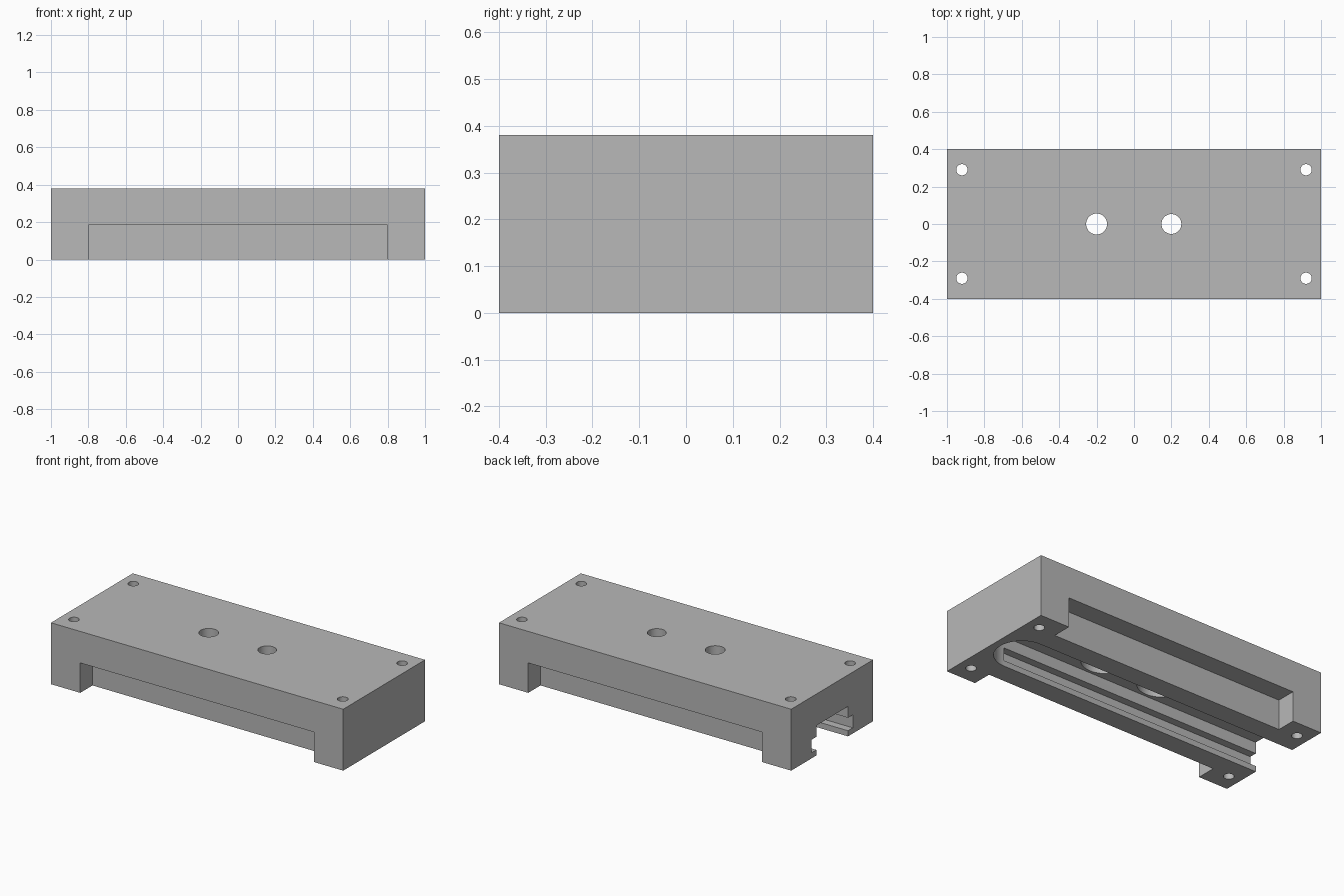
import bpy, bmesh
from math import pi, cos, sin, radians

cube = bpy.data.objects.get("Cube")
if cube:
    bpy.data.objects.remove(cube, do_unlink=True)

LENGTH, WIDTH, HEIGHT = 2.0, 0.8, 0.38
SLOT_TOP = 0.185

grey = bpy.data.materials.new("plain_grey")
grey.use_nodes = True
colour = (0.48, 0.48, 0.48, 1)
grey.diffuse_color = colour
grey.node_tree.nodes["Principled BSDF"].inputs["Base Color"].default_value = colour


def prism(name, outline, z0, z1):
    """Extrude a flat outline from z0 up to z1."""
    bm = bmesh.new()
    face = bm.faces.new([bm.verts.new((x, y, z0)) for x, y in outline])
    top = bmesh.ops.extrude_face_region(bm, geom=[face])["geom"]
    verts = [v for v in top if isinstance(v, bmesh.types.BMVert)]
    bmesh.ops.translate(bm, vec=(0, 0, z1 - z0), verts=verts)
    bmesh.ops.recalc_face_normals(bm, faces=bm.faces)
    mesh = bpy.data.meshes.new(name)
    bm.to_mesh(mesh)
    bm.free()
    mesh.materials.append(grey)
    obj = bpy.data.objects.new(name, mesh)
    bpy.context.collection.objects.link(obj)
    return obj


def rect(x0, x1, y0, y1):
    return [(x0, y0), (x1, y0), (x1, y1), (x0, y1)]


def arc(x, y, r, start, end, steps):
    angles = [start + (end - start) * i / steps for i in range(steps + 1)]
    return [(x + r * cos(a), y + r * sin(a)) for a in angles]


def circle(x, y, r):
    return arc(x, y, r, 0, 2 * pi, 48)[:-1]


def cut(name, outline, z0, z1):
    """Subtract an extruded outline from the block."""
    cutter = prism(name, outline, z0, z1)
    cutter.hide_render = True
    mod = block.modifiers.new(name, "BOOLEAN")
    mod.operation = "DIFFERENCE"
    mod.solver = "EXACT"
    mod.object = cutter
    bpy.context.view_layer.objects.active = block
    bpy.ops.object.modifier_apply(modifier=name)
    bpy.data.objects.remove(cutter, do_unlink=True)


# Main body
block = prism("slotted_block", rect(-LENGTH / 2, LENGTH / 2, -WIDTH / 2, WIDTH / 2), 0, HEIGHT)

# Long recesses along the bottom of both sides
for side in (-1, 1):
    y0, y1 = sorted((side * 0.28, side * 0.5))
    cut("side_recess", rect(-0.8, 0.8, y0, y1), -0.1, SLOT_TOP)

# Underside slot: open at one end, rounded at the other
half = 0.155
slot = [(-1.1, half), (-1.1, -half)] + arc(0.8, 0, half, -pi / 2, pi / 2, 32)
cut("slot", slot, -0.1, SLOT_TOP)

# Guide grooves in both slot walls
cut("guide_groove", rect(-1.1, 0.8, -0.202, 0.202), 0.035, 0.115)

# Centre holes with wide counterbores above the slot
for x, r in ((-0.2, 0.056), (0.2, 0.053)):
    cut("counterbore", circle(x, 0, 0.138), 0.1, 0.285)
    cut("centre_hole", circle(x, 0, r), 0.1, 0.5)

# Corner mounting holes
for x in (-0.92, 0.92):
    for y in (-0.29, 0.29):
        cut("mounting_hole", circle(x, y, 0.03), -0.1, 0.5)

# Smooth the round walls, keep edges crisp
bpy.ops.object.select_all(action="DESELECT")
block.select_set(True)
bpy.context.view_layer.objects.active = block
bpy.ops.object.shade_smooth_by_angle(angle=radians(30))
